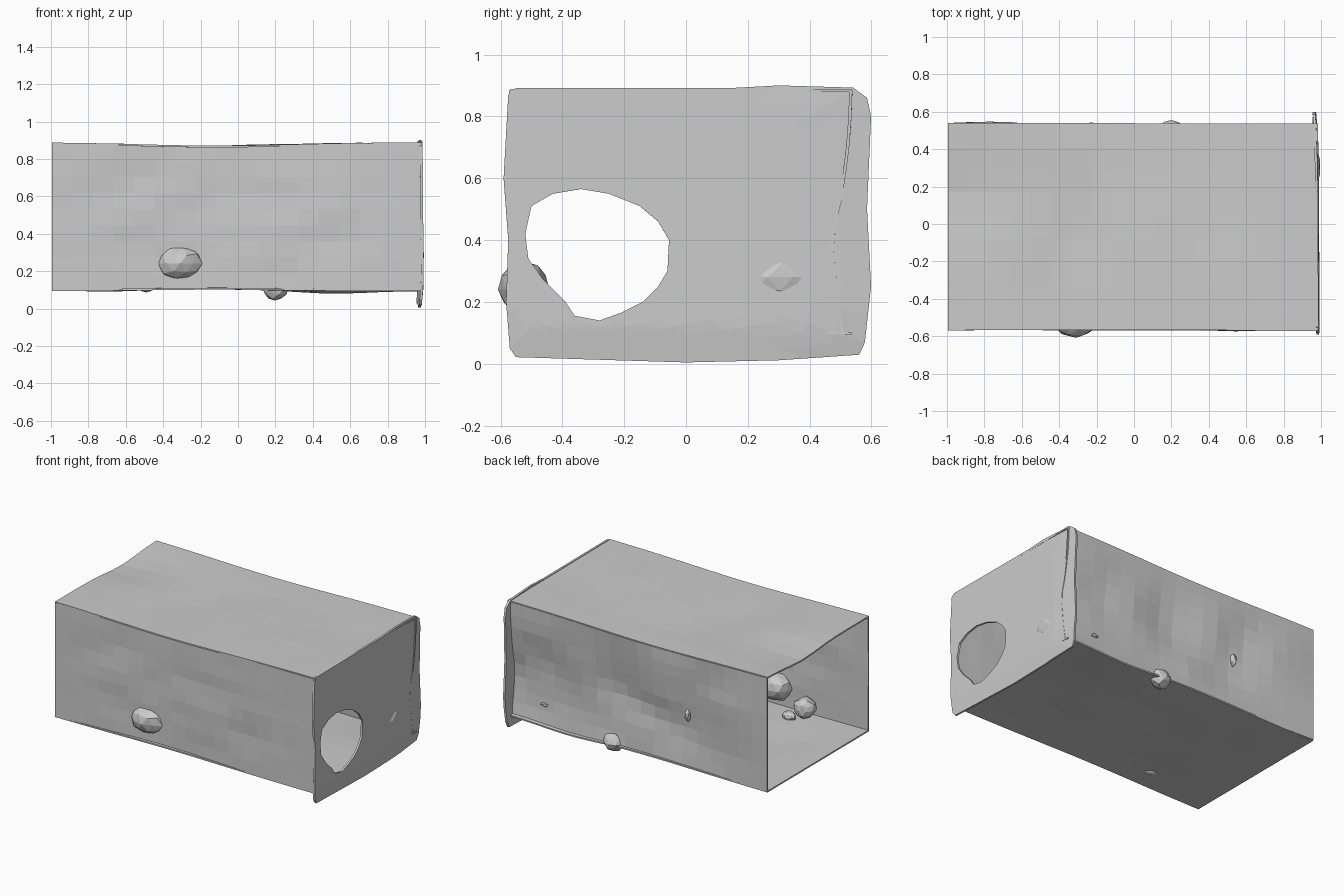
import bpy, bmesh, math, random
from mathutils import Vector, noise

if "Cube" in bpy.data.objects:
    bpy.data.objects.remove(bpy.data.objects["Cube"])

random.seed(4)


def finish(name, bm, thickness=0.0):
    bmesh.ops.recalc_face_normals(bm, faces=bm.faces[:])
    me = bpy.data.meshes.new(name)
    bm.to_mesh(me)
    bm.free()
    ob = bpy.data.objects.new(name, me)
    bpy.context.collection.objects.link(ob)
    if thickness:
        mod = ob.modifiers.new("Thickness", 'SOLIDIFY')
        mod.thickness = thickness
        mod.offset = 0
    return ob


def panel(name, place, nu=18, nv=9, thickness=0.01):
    """Quad grid; place(u, v) maps 0..1 coordinates to a point."""
    bm = bmesh.new()
    rows = [[bm.verts.new(place(i / nu, j / nv)) for j in range(nv + 1)]
            for i in range(nu + 1)]
    for i in range(nu):
        for j in range(nv):
            bm.faces.new((rows[i][j], rows[i + 1][j], rows[i + 1][j + 1], rows[i][j + 1]))
    return finish(name, bm, thickness)


def bump(u, v, seed, amp):
    fade = math.sin(math.pi * u) ** 0.5 * math.sin(math.pi * v) if 0 < u < 1 and 0 < v < 1 else 0
    return amp * fade * noise.noise(Vector((u * 6, v * 3.5, seed)))


def lerp(a, b, t):
    return a + (b - a) * t


def bell(t, centre, width):
    return math.exp(-((t - centre) / width) ** 2)


X0, X1, Y0, Y1, Z0, Z1 = -0.995, 0.983, -0.568, 0.535, 0.098, 0.884


def roof(u, v):
    z = Z1 - 0.018 * bell(u, 0.45, 0.3) + bump(u, v, 1.3, 0.01)
    z -= 0.012 * bell(u, 0.35, 0.1) * bell(v, 0.48, 0.15)
    z -= 0.025 * bell(u, 0, 0.15) * bell(v, 0.65, 0.2)
    return lerp(X0, X1, u), lerp(Y0, Y1, v), z


def floor(u, v):
    sag = 0.015 * bell(u, 0.76, 0.13) * bell(v, 1, 0.25)
    lift = 0.025 * math.sin(math.pi * v) * u ** 3 + 0.008 * bell(u, 0.45, 0.25)
    return lerp(X0, X1, u), lerp(Y0, Y1, v), Z0 - sag + lift + bump(u, v, 2.6, 0.012)


def front(u, v):
    y = Y0 + bump(u, v, 3.1, 0.018) + 0.024 * bell(u, 0.4, 0.28)
    return lerp(X0, X1, u), y, lerp(floor(u, 0)[2], roof(u, 0)[2], v)


def back(u, v):
    # pushed inward towards the entrance, most of all below mid height
    inset = 0.055 * bell(v, 0.3, 0.38) * math.sin(u * math.pi / 2)
    inset += 0.012 * bell(v, 0.4, 0.1) * u ** 2
    return lerp(X0, X1, u), Y1 - inset + bump(u, v, 4.7, 0.035), lerp(floor(u, 1)[2], roof(u, 1)[2], v)


# Open-ended tunnel
for nm, fn in (("roof", roof), ("floor", floor), ("front_wall", front), ("back_wall", back)):
    panel(nm, fn)

# End plate with an irregular entrance hole
CY, CZ = -0.29, 0.35
rim = [(-.52, .42), (-.5, .51), (-.43, .55), (-.34, .565), (-.25, .55), (-.15, .51),
       (-.09, .46), (-.055, .4), (-.06, .3), (-.09, .25), (-.14, .2), (-.21, .165), (-.28, .14),
       (-.36, .155), (-.39, .2), (-.46, .27), (-.51, .34)]
outline = [(-.55, .022), (0, .005), (.3, .012), (.56, .03), (.578, .07), (.598, .25),
           (.585, .5), (.598, .8), (.585, .86), (.54, .893), (.3, .9), (.15, .892),
           (-.55, .892), (-.575, .87), (-.59, .6), (-.575, .4), (-.582, .2), (-.57, .05)]


def ray_hit(poly, a):
    """Distance from the hole centre to a polygon along angle a."""
    dy, dz = math.cos(a), math.sin(a)
    best = 0
    for (y1, z1), (y2, z2) in zip(poly, poly[1:] + poly[:1]):
        ey, ez, py, pz = y2 - y1, z2 - z1, y1 - CY, z1 - CZ
        det = ey * dz - ez * dy
        if abs(det) < 1e-9:
            continue
        t = (ey * pz - ez * py) / det
        s = (dy * pz - dz * py) / det
        if -1e-6 <= s <= 1 + 1e-6 and t > 0:
            best = max(best, t)
    return best


angles = sorted([math.atan2(z - CZ, y - CY) for y, z in rim + outline]
                + [-math.pi + 0.05 + 2 * math.pi * k / 24 for k in range(24)])
bm = bmesh.new()
spokes = []
for a in angles:
    r0, r1 = ray_hit(rim, a), ray_hit(outline, a)
    spoke = []
    for k in range(8):
        r = lerp(r0, r1, k / 7)
        y, z = CY + r * math.cos(a), CZ + r * math.sin(a)
        x = 0.98 - 0.006 * y - 0.008 * (z - 0.45)
        x -= 0.012 * max(0, (y - 0.45) / 0.15) + 0.014 * max(0, (0.12 - z) / 0.12)
        spoke.append(bm.verts.new((x, y, z)))
    spokes.append(spoke)
for s, t in zip(spokes, spokes[1:] + spokes[:1]):
    for k in range(7):
        bm.faces.new((s[k], s[k + 1], t[k + 1], t[k]))
bmesh.ops.remove_doubles(bm, verts=bm.verts[:], dist=0.0005)
finish("entrance_plate", bm, 0.014)


# Faceted stones in and around the walls
def stone(name, centre, size, sub=2):
    bm = bmesh.new()
    bmesh.ops.create_icosphere(bm, subdivisions=sub, radius=1)
    for v in bm.verts:
        v.co *= random.uniform(0.9, 1.06)
        v.co = Vector(c + p * s for c, p, s in zip(centre, v.co, size))
    finish(name, bm)


stone("front_stone", (-0.31, -0.52, 0.24), (0.125, 0.085, 0.095))
stone("inner_stone", (-0.56, -0.49, 0.17), (0.08, 0.07, 0.07))
stone("small_inner_stone", (-0.49, -0.42, 0.12), (0.05, 0.04, 0.035))
stone("corner_stone", (0.2, 0.495, 0.11), (0.07, 0.06, 0.065))
stone("plate_stone", (0.945, 0.305, 0.28), (0.05, 0.13, 0.08))
stone("back_chip", (-0.37, 0.505, 0.45), (0.025, 0.03, 0.05), 1)
stone("low_back_chip", (0.73, 0.485, 0.22), (0.04, 0.025, 0.02), 1)
stone("roof_pebble", (-0.38, -0.05, 0.855), (0.01, 0.01, 0.012), 1)
